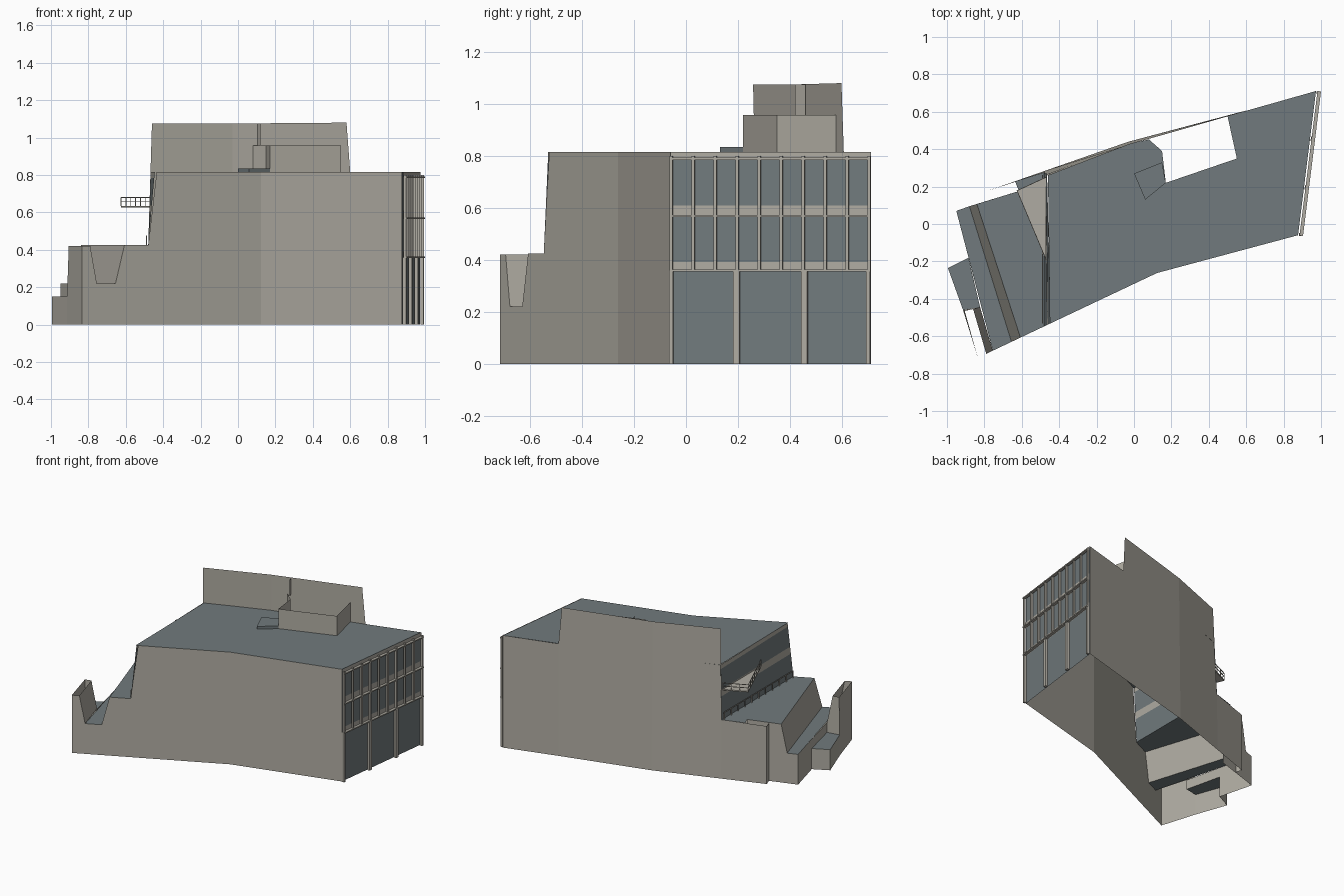
import bpy, bmesh, math
from mathutils import Vector

if "Cube" in bpy.data.objects:
    bpy.data.objects.remove(bpy.data.objects["Cube"])


def material(name, rgb):
    m = bpy.data.materials.new(name)
    m.diffuse_color = (*rgb, 1)
    m.use_nodes = True
    m.node_tree.nodes["Principled BSDF"].inputs["Base Color"].default_value = m.diffuse_color
    return m


STONE = material("warm grey stone", (0.43, 0.41, 0.36))
SLATE = material("slate grey", (0.165, 0.195, 0.205))


def sheet(name, mat, faces):
    """Object made of flat polygons, each a list of 3D points."""
    bm = bmesh.new()
    for f in faces:
        bm.faces.new([bm.verts.new(p) for p in f])
    bmesh.ops.remove_doubles(bm, verts=bm.verts, dist=0.0005)
    me = bpy.data.meshes.new(name)
    bm.to_mesh(me)
    bm.free()
    me.materials.append(mat)
    ob = bpy.data.objects.new(name, me)
    bpy.context.collection.objects.link(ob)
    return ob


def wall(a, b, z0, z1):
    return [(*a, z0), (*b, z0), (*b, z1), (*a, z1)]


def flat(points, z):
    return [(x, y, z) for x, y in points]


def box(a, b, c, d, z0, z1):
    """Six faces of a prism over the counter-clockwise quad a b c d."""
    q = [a, b, c, d]
    sides = [wall(q[i], q[(i + 1) % 4], z0, z1) for i in range(4)]
    return sides + [flat(q, z1), flat(q[::-1], z0)]


def bar(a, b, z0, z1, w):
    """Straight thin bar of width w between two plan points."""
    a, b = Vector(a), Vector(b)
    d = (b - a).normalized() * w / 2
    n = Vector((d.y, -d.x))
    return box(a + n, b + n, b - n, a - n, z0, z1)


def post(p, z0, z1, w):
    return bar((p[0] - w / 2, p[1]), (p[0] + w / 2, p[1]), z0, z1, w)


ROOF, TERRACE, TROUGH, ANNEX = 0.815, 0.425, 0.22, 0.15
FR, BR = (0.877, -0.06), (0.973, 0.711)      # ends of the glazed right side
BEND = (0.123, -0.262)                       # bend in the front wall


def front(x, z):
    return (x, BEND[1] + 0.473 * (x - BEND[0]), z)


# Front wall, with the trough notch near its left end
profile = [(-0.835, 0), (0.123, 0), (0.123, ROOF), (-0.435, ROOF), (-0.48, TERRACE),
           (-0.607, TERRACE), (-0.655, TROUGH), (-0.755, TROUGH), (-0.79, 0.42), (-0.835, 0.42)]
sheet("front_wall", STONE, [[front(x, z) for x, z in profile], wall(BEND, FR, 0, ROOF)])

# Back wall rising into a leaning parapet
sheet("back_wall", STONE, [
    wall(BR, (0.6, 0.607), 0, ROOF),
    [(0.6, 0.607, 0), (-0.03, 0.44, 0), (-0.03, 0.424, 1.075), (0.58, 0.598, 1.08), (0.6, 0.607, ROOF)],
    [(-0.03, 0.44, 0), (-0.48, 0.283, 0), (-0.48, 0.275, TERRACE), (-0.46, 0.258, 1.075),
     (-0.03, 0.424, 1.075)],
    [(-0.48, 0.283, 0), (-0.775, 0.18, 0), (-0.775, 0.18, 0.42), (-0.48, 0.275, TERRACE)],
])

# Main roof, left open inside the penthouse
penthouse = [(0.5, 0.577), (0.55, 0.35), (0.17, 0.22), (0.15, 0.39), (0.08, 0.452)]
sheet("main_roof", SLATE, [flat(
    [front(-0.45, 0)[:2], BEND, FR, BR] + penthouse + [(-0.03, 0.428), (-0.46, 0.268)], ROOF)])
sheet("penthouse_walls", STONE,
      [wall(penthouse[i + 1], penthouse[i], ROOF, 0.958) for i in range(4)])
sheet("parapet_return", STONE, [wall((0.12, 0.42), (0.105, 0.46), 0.958, 1.075)])
sheet("roof_hatch", SLATE, box((0.0, 0.27), (0.06, 0.13), (0.17, 0.22), (0.15, 0.33), ROOF, 0.835))

# Terrace and sloping trough at the left end
sheet("terrace", SLATE, [flat([
    front(-0.607, 0)[:2], front(-0.48, 0)[:2], (-0.48, 0.277), (-0.636, 0.228),
    (-0.615, 0.176), (-0.84, 0.107)], TERRACE)])
t_in, t_out = front(-0.655, TROUGH), front(-0.755, TROUGH)
sheet("trough_floor", SLATE, [[t_out, t_in, (-0.88, 0.095, TROUGH), (-0.95, 0.07, TROUGH)]])
sheet("trough_slope", STONE, [
    [t_in, front(-0.607, TERRACE), (-0.84, 0.107, TERRACE), (-0.88, 0.095, TROUGH)],
    [t_out, (-0.823, -0.444, TROUGH), (-0.86, -0.455, 0.42), front(-0.79, 0.42)],
])

# Left end walls, corner tower and low annex
A, B, C, D, E = (-0.835, -0.715), (-0.914, -0.46), (-0.995, -0.235), (-0.885, -0.18), (-0.95, 0.07)
G = (-0.823, -0.444)
sheet("left_end_walls", STONE, [
    wall((-0.775, 0.18), (-0.76, 0.135), 0, 0.42),
    [(-0.615, 0.176, 0), (*E, 0), (*E, TROUGH), (-0.88, 0.095, TROUGH), (-0.84, 0.107, TERRACE),
     (-0.615, 0.176, TERRACE)],
    wall(E, D, 0, TROUGH), wall(D, C, 0, ANNEX), wall(C, B, 0, ANNEX),
    wall(D, G, ANNEX, TROUGH),
    [(*B, 0), (*A, 0), (*A, 0.42), (-0.905, -0.465, 0.42), (*B, ANNEX)],
    [(*G, ANNEX), (*B, ANNEX), (-0.905, -0.465, 0.42), (-0.86, -0.455, 0.42), (*G, TROUGH)],
])
sheet("annex_roof", SLATE, [flat([B, G, D, C], ANNEX)])


# Glazed wall above the terrace, in horizontal bands
def west(end, z):
    t = (z - TERRACE) / (ROOF - TERRACE)
    lo, hi = ((-0.48, -0.547), (-0.445, -0.53)) if end else ((-0.48, 0.275), (-0.465, 0.268))
    return (*Vector(lo).lerp(Vector(hi), t), z)


def band(z0, z1):
    return [west(0, z0), west(1, z0), west(1, z1), west(0, z1)]


sheet("terrace_glazing", SLATE, [band(TERRACE, 0.59), band(0.64, 0.785)])
sheet("terrace_spandrels", STONE, [band(0.59, 0.64), band(0.785, ROOF)])
rail = []
for i in range(11):
    rail += post((-0.49, -0.53 + i * 0.079), TERRACE, 0.475, 0.006)
rail += bar((-0.49, -0.53), (-0.49, 0.26), 0.472, 0.477, 0.005)
sheet("terrace_railing", STONE, rail)

# Triangular balcony with a thin railing
tri = [(-0.47, 0.25), (-0.625, 0.178), (-0.47, -0.19)]
sheet("balcony_floor", STONE, [flat(tri, 0.633), flat(tri[::-1], 0.625)]
      + [wall(tri[i], tri[(i + 1) % 3], 0.625, 0.633) for i in range(3)])
rail = []
for a, b, n in ((tri[0], tri[1], 3), (tri[1], tri[2], 6)):
    for z in (0.655, 0.678):
        rail += bar(a, b, z, z + 0.004, 0.004)
    for i in range(n + 1):
        rail += post(Vector(a).lerp(Vector(b), i / n), 0.633, 0.68, 0.004)
sheet("balcony_railing", STONE, rail)


# Glazed right side: glass, spandrels, ledges, mullions and tall columns
def side(y, d):
    """Point on the right side at the given y, moved d outward."""
    p = Vector(FR).lerp(Vector(BR), (y - FR[1]) / (BR[1] - FR[1]))
    return p + Vector((0.992, -0.123)) * d


def slab(y0, y1, z0, z1, d0, d1):
    return box(side(y0, d0), side(y0, d1), side(y1, d1), side(y1, d0), z0, z1)


Y0, Y1 = FR[1], BR[1]
sheet("side_glass", SLATE, [wall(FR, BR, 0, ROOF)])
spandrels, ledges, mullions, columns = [], [], [], []
for z0, z1 in ((0.355, 0.392), (0.565, 0.61), (0.79, ROOF)):
    spandrels.append(wall(side(Y0, 0.004), side(Y1, 0.004), z0, z1))
for z in (0.355, 0.565, 0.785):
    ledges += slab(Y0, Y1, z, z + 0.008, 0.008, 0.027)
for i in range(10):
    y = Y0 + 0.005 + i * (Y1 - Y0 - 0.01) / 9
    mullions += slab(y - 0.006, y + 0.006, 0.355, 0.80, 0.008, 0.022)
for y in (Y0 + 0.005, 0.196, 0.457, Y1 - 0.008):
    w = 0.012 if 0 < y < 0.6 else 0.007
    columns += slab(y - w, y + w, 0, 0.36, 0.004, 0.022)
sheet("side_spandrels", STONE, spandrels)
sheet("side_ledges", STONE, ledges)
sheet("side_mullions", STONE, mullions)
sheet("side_columns", STONE, columns)
